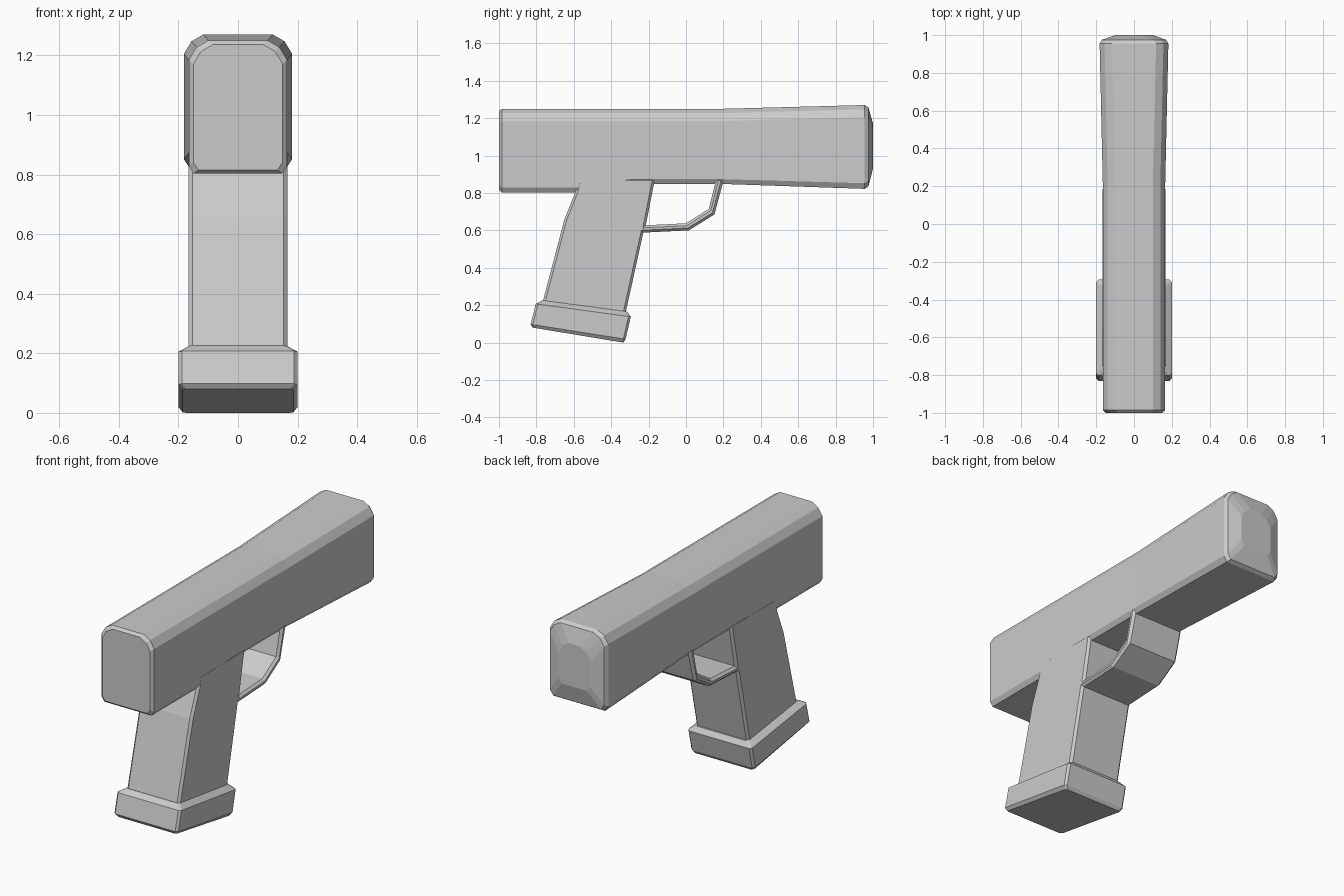
import bpy, bmesh

if "Cube" in bpy.data.objects:
    bpy.data.objects.remove(bpy.data.objects["Cube"])


def finish(name, bm):
    bmesh.ops.recalc_face_normals(bm, faces=bm.faces[:])
    mesh = bpy.data.meshes.new(name)
    bm.to_mesh(mesh)
    bm.free()
    obj = bpy.data.objects.new(name, mesh)
    bpy.context.collection.objects.link(obj)
    return obj


def loft(name, rings):
    """Skin a stack of equal-length closed rings and cap both ends."""
    bm = bmesh.new()
    loops = [[bm.verts.new(p) for p in ring] for ring in rings]
    for a, b in zip(loops, loops[1:]):
        n = len(a)
        for i in range(n):
            bm.faces.new((a[i], a[(i + 1) % n], b[(i + 1) % n], b[i]))
    bm.faces.new(loops[0])
    bm.faces.new(loops[-1])
    return finish(name, bm)


def side_extrude(name, outline, half, bevel):
    """Extrude a (y, z) outline across x and chamfer the side-face borders."""
    bm = bmesh.new()
    face = bm.faces.new([bm.verts.new((-half, y, z)) for y, z in outline])
    ext = bmesh.ops.extrude_face_region(bm, geom=[face])
    verts = [g for g in ext["geom"] if isinstance(g, bmesh.types.BMVert)]
    bmesh.ops.translate(bm, verts=verts, vec=(2 * half, 0, 0))
    rim = [e for e in bm.edges
           if abs(e.verts[0].co.x - e.verts[1].co.x) < 1e-5]
    bmesh.ops.bevel(bm, geom=rim, offset=bevel, segments=1,
                    profile=0.5, affect='EDGES')
    return finish(name, bm)


def slide_ring(y, hw, bottom, top, low=0.017, high=0.065):
    """Slide section: small lower chamfers, rounded upper corners."""
    half = [(hw - low, bottom), (hw, bottom + low * 1.5), (hw, top - high),
            (hw - high * 0.4, top - high * 0.35), (hw - high, top)]
    pts = half + [(-x, z) for x, z in reversed(half)]
    return [(x, y, z) for x, z in pts]


def base_ring(hw, back, front, c=0.012):
    """Tilted rectangle with cut corners; back and front are (y, z)."""
    slope = (front[1] - back[1]) / (front[0] - back[0])
    half = [(hw - c, back[0]), (hw, back[0] + c),
            (hw, front[0] - c), (hw - c, front[0])]
    pts = half + [(-x, y) for x, y in reversed(half)]
    return [(x, y, back[1] + slope * (y - back[0])) for x, y in pts]


# Slide: underside steps up over the grip, then flares to the domed muzzle
loft("slide", [
    slide_ring(-1.00, 0.150, 0.816, 1.236),
    slide_ring(-0.985, 0.165, 0.803, 1.25),
    slide_ring(-0.50, 0.165, 0.803, 1.25),
    slide_ring(-0.30, 0.165, 0.848, 1.25),
    slide_ring(0.20, 0.165, 0.848, 1.25),
    slide_ring(0.955, 0.182, 0.822, 1.27, 0.02),
    slide_ring(0.975, 0.170, 0.834, 1.258, 0.02),
    slide_ring(1.00, 0.100, 0.93, 1.17, 0.02),
])

# Grip and trigger guard in one side outline, closed above by the slide
side_extrude("grip_and_guard", [
    (-0.575, 0.88), (-0.59, 0.81), (-0.65, 0.66), (-0.768, 0.21),
    (-0.325, 0.15), (-0.228, 0.588), (0.015, 0.60), (0.152, 0.685),
    (0.195, 0.845), (0.20, 0.88), (0.163, 0.88), (0.122, 0.715),
    (0.0, 0.638), (-0.215, 0.627), (-0.165, 0.88),
], 0.1655, 0.013)

# Magazine base plate
loft("magazine_base", [
    base_ring(0.165, (-0.767, 0.226), (-0.315, 0.166)),
    base_ring(0.20, (-0.803, 0.207), (-0.295, 0.138)),
    base_ring(0.20, (-0.831, 0.098), (-0.323, 0.018)),
    base_ring(0.186, (-0.82, 0.08), (-0.335, 0.0)),
])
